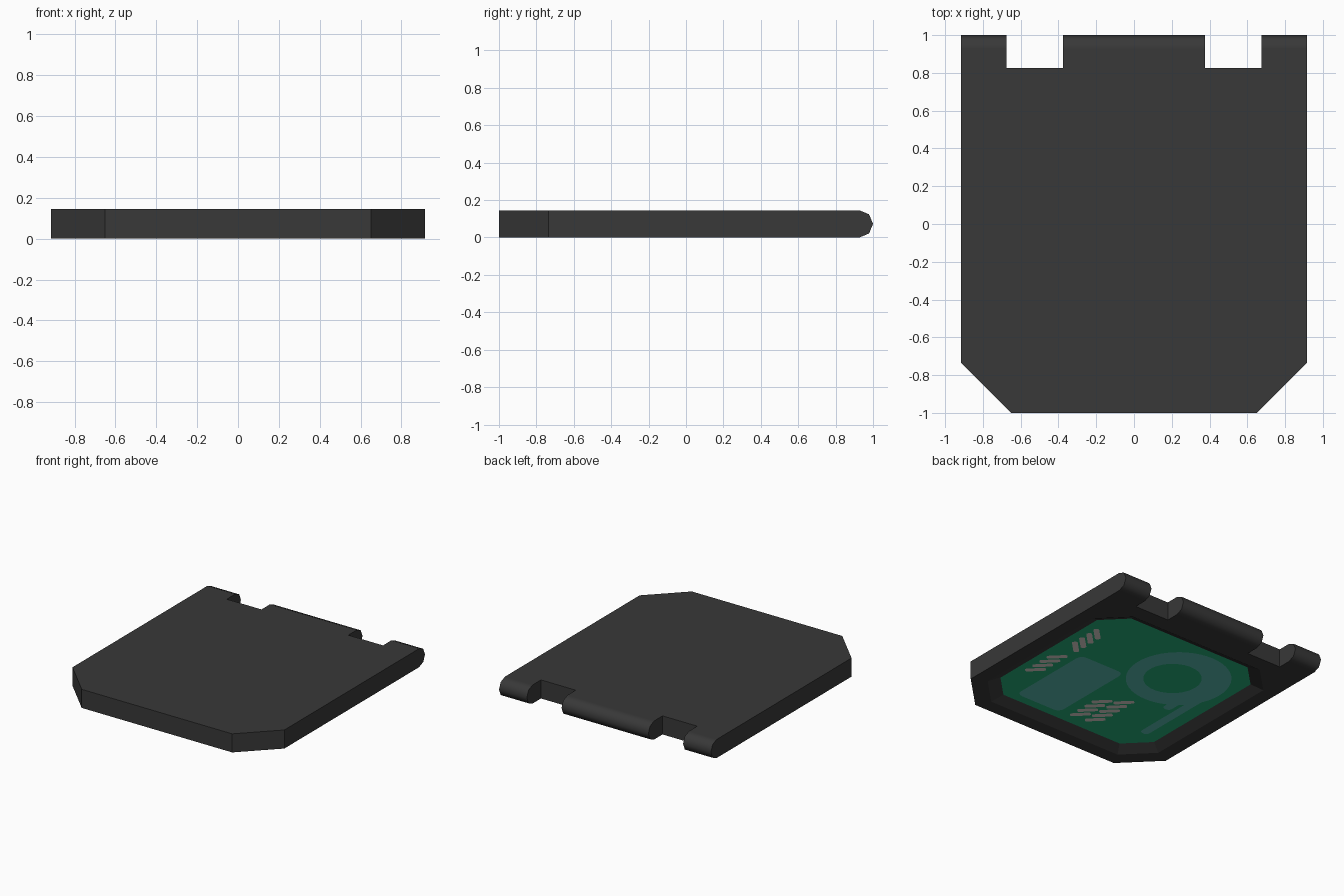
import bpy, bmesh, math
from mathutils import Vector
from mathutils.geometry import delaunay_2d_cdt

if "Cube" in bpy.data.objects:
    bpy.data.objects.remove(bpy.data.objects["Cube"])

FLOOR = 0.04   # height of the recessed floor above the underside


def material(name, rgb):
    m = bpy.data.materials.new(name)
    m.diffuse_color = (*rgb, 1)
    m.use_nodes = True
    m.node_tree.nodes["Principled BSDF"].inputs["Base Color"].default_value = m.diffuse_color
    return m


SHELL = material("dark grey plastic", (0.040, 0.040, 0.040))
GREEN = material("board green", (0.018, 0.43, 0.20))
TEAL = material("muted teal", (0.10, 0.50, 0.44))
PAD = material("warm grey", (0.72, 0.68, 0.64))


def make(name, bm, mat=None):
    bmesh.ops.recalc_face_normals(bm, faces=bm.faces)
    me = bpy.data.meshes.new(name)
    bm.to_mesh(me)
    bm.free()
    ob = bpy.data.objects.new(name, me)
    bpy.context.collection.objects.link(ob)
    if mat:
        me.materials.append(mat)
    return ob


def loft(bm, a, b):
    """Closed solid between two matching 3D outlines."""
    va, vb = [bm.verts.new(p) for p in a], [bm.verts.new(p) for p in b]
    bm.faces.new(va)
    bm.faces.new(vb[::-1])
    n = len(va)
    for i in range(n):
        j = (i + 1) % n
        bm.faces.new((va[i], va[j], vb[j], vb[i]))


def prism(bm, pts, z0, z1):
    loft(bm, [(x, y, z0) for x, y in pts], [(x, y, z1) for x, y in pts])


def octagon(hx, y0, y1, c):
    return [(hx - c, y0), (hx, y0 + c), (hx, y1 - c), (hx - c, y1),
            (c - hx, y1), (-hx, y1 - c), (-hx, y0 + c), (c - hx, y0)]


def box(x0, x1, y0, y1):
    return [(x0, y0), (x1, y0), (x1, y1), (x0, y1)]


def rounded(cx, cy, hx, hy, r, turn=0):
    """Outline of a rounded rectangle, turned about its centre."""
    pts = []
    c, s = math.cos(turn), math.sin(turn)
    for k, (px, py) in enumerate(box(r - hx, hx - r, r - hy, hy - r)):
        for i in range(5):
            a = math.pi + k * math.pi / 2 + i * math.pi / 8
            x, y = px + r * math.cos(a), py + r * math.sin(a)
            pts.append((cx + c * x - s * y, cy + s * x + c * y))
    return pts


def circle(cx, cy, r, n=48):
    return [(cx + r * math.cos(i * math.tau / n), cy + r * math.sin(i * math.tau / n))
            for i in range(n)]


# shell: side profile with a half-octagon hinge edge, extruded across x
R = 0.0725
prof = [(-1, 0)] + [(1 - R + R * math.cos(a), R + R * math.sin(a))
                    for a in (math.radians(d) for d in (-90, -45, 0, 45, 90))] + [(-1, 2 * R)]
bm = bmesh.new()
loft(bm, [(-0.915, y, z) for y, z in prof], [(0.915, y, z) for y, z in prof])
shell = make("shell", bm, SHELL)

# cutters: hinge notches, front corners, tapered recess underneath
cutters = []
for s in (-1, 1):
    bm = bmesh.new()
    prism(bm, box(s * 0.375, s * 0.675, 0.825, 1.2), -0.2, 0.4)
    cutters.append(make("notch_cutter", bm))
    bm = bmesh.new()
    prism(bm, [(s * 0.55, -1.1), (s * 1.015, -0.635), (s * 1.2, -1.2)], -0.2, 0.4)
    cutters.append(make("corner_cutter", bm))
bm = bmesh.new()
board_outline = octagon(0.72, -0.81, 0.62, 0.175)
loft(bm, [(x, y, -FLOOR) for x, y in octagon(0.88, -0.97, 0.78, 0.24)],
     [(x, y, FLOOR) for x, y in board_outline])
cutters.append(make("recess_cutter", bm))

bpy.context.view_layer.objects.active = shell
for c in cutters:
    c.hide_render = True
    mod = shell.modifiers.new("cut", 'BOOLEAN')
    mod.operation, mod.solver, mod.object = 'DIFFERENCE', 'EXACT', c
    bpy.ops.object.modifier_apply(modifier=mod.name)
    bpy.data.objects.remove(c)

# smooth across the rounded hinge edge only, all other edges stay sharp
bm = bmesh.new()
bm.from_mesh(shell.data)
bm.normal_update()
for f in bm.faces:
    f.smooth = True
for e in bm.edges:
    angle = e.calc_face_angle(0)
    on_hinge = min(v.co.y for v in e.verts) > 0.9
    e.smooth = angle < (math.radians(50) if on_hinge else 0.02)
bm.to_mesh(shell.data)
bm.free()
weighted = shell.modifiers.new("flat_faces_first", 'WEIGHTED_NORMAL')
weighted.keep_sharp = True

# circuit board: one flat sheet with the details cut into it
HOLE = "hole"
shapes = [
    (board_outline, GREEN),
    (rounded(0.28, -0.38, 0.20, 0.36, 0.05), TEAL),       # chip
    (circle(-0.27, 0.177, 0.38), TEAL),                   # coil
    (circle(-0.235, 0.15, 0.21), HOLE),                   # coil opening
    (rounded(-0.48, -0.02, 0.035, 0.20, 0.03), TEAL),     # traces
    (rounded(-0.58, -0.245, 0.035, 0.345, 0.03), TEAL),
]
# rows of slanted solder pads: x, first y, count, slant
for x, y0, count, s in ((0.60, -0.385, 4, -1), (0.59, 0.05, 4, 1),
                        (-0.06, -0.67, 4, -1), (-0.19, -0.66, 5, -1)):
    for i in range(count):
        shapes.append((rounded(x, y0 + i * 0.08, 0.075, 0.021, 0.014, s * math.pi / 4), PAD))

points, loops = [], []
for outline, _ in shapes:
    loops.append(list(range(len(points), len(points) + len(outline))))
    points += [Vector(p) for p in outline]
verts, _, faces, _, _, sources = delaunay_2d_cdt(points, [], loops, 1, 1e-5)

me = bpy.data.meshes.new("circuit_board")
me.from_pydata([(v.x, v.y, FLOOR - 0.001) for v in verts], [], [f[::-1] for f in faces])
colours = [GREEN, TEAL, PAD]
for m in colours:
    me.materials.append(m)
for poly, src in zip(me.polygons, sources):
    kinds = [shapes[i][1] for i in src]
    if PAD in kinds:
        poly.material_index = 2
    elif TEAL in kinds and HOLE not in kinds:
        poly.material_index = 1
board = bpy.data.objects.new("circuit_board", me)
bpy.context.collection.objects.link(board)
